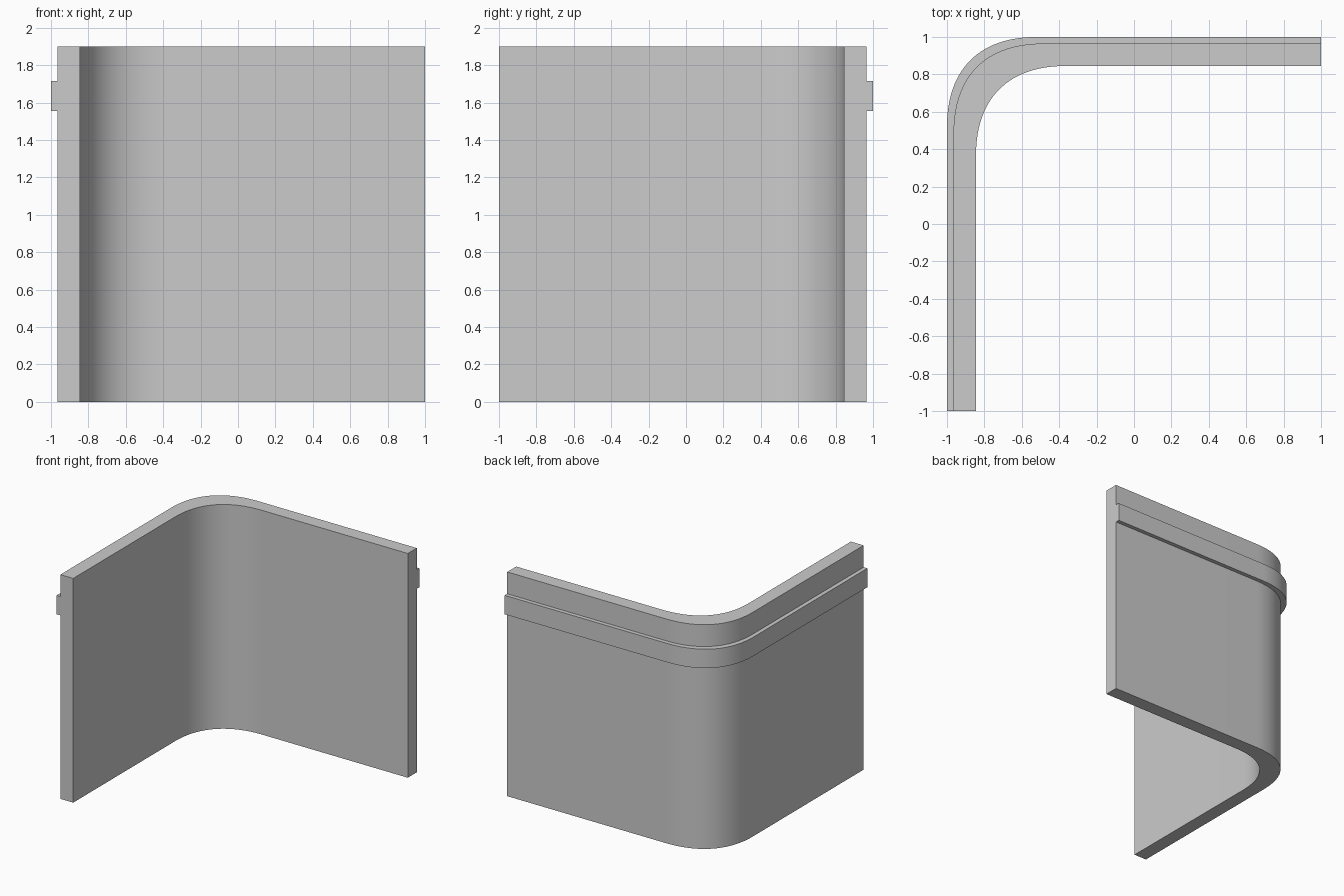
import bpy, bmesh, math

if "Cube" in bpy.data.objects:
    bpy.data.objects.remove(bpy.data.objects["Cube"])

HEIGHT = 1.9
BEND, HANDLE, STEPS = 0.48, 0.64, 28   # corner reach, handle strength, segments

# Cross-section of the wall with its raised rail: (distance from outermost face, z)
SECTION = [(0.155, 0), (0.035, 0), (0.035, 1.555), (0, 1.555),
           (0, 1.715), (0.035, 1.715), (0.035, HEIGHT), (0.155, HEIGHT)]


def path(inset):
    """L-shaped plan line with a softly rounded corner."""
    a = BEND * (1 - HANDLE)
    pts = [(-1 + inset, -1)]
    for i in range(STEPS + 1):
        t = i / STEPS
        s = 1 - t
        u = 3 * s * t * t * a + t ** 3 * BEND
        v = s ** 3 * BEND + 3 * s * s * t * a
        pts.append((-1 + inset + u, 1 - inset - v))
    pts.append((1, 1 - inset))
    return pts


# Sweep the section along the plan
bm = bmesh.new()
rows = [[bm.verts.new((x, y, z)) for x, y in path(d)] for d, z in SECTION]
n = len(rows)
for k in range(n):
    r, q = rows[k], rows[(k + 1) % n]
    for i in range(len(r) - 1):
        bm.faces.new((r[i], r[i + 1], q[i + 1], q[i]))

# End caps
bm.faces.new([r[0] for r in rows])
bm.faces.new([r[-1] for r in reversed(rows)])
bmesh.ops.recalc_face_normals(bm, faces=bm.faces)

mesh = bpy.data.meshes.new("corner_wall")
bm.to_mesh(mesh)
bm.free()
wall = bpy.data.objects.new("corner_wall", mesh)
bpy.context.collection.objects.link(wall)

# Plain grey
mat = bpy.data.materials.new("light_grey")
mat.diffuse_color = (0.6, 0.6, 0.6, 1)
mat.use_nodes = True
mat.node_tree.nodes["Principled BSDF"].inputs["Base Color"].default_value = mat.diffuse_color
mesh.materials.append(mat)

# Smooth bend, crisp edges
bpy.context.view_layer.objects.active = wall
wall.select_set(True)
bpy.ops.object.shade_smooth_by_angle(angle=math.radians(30))
